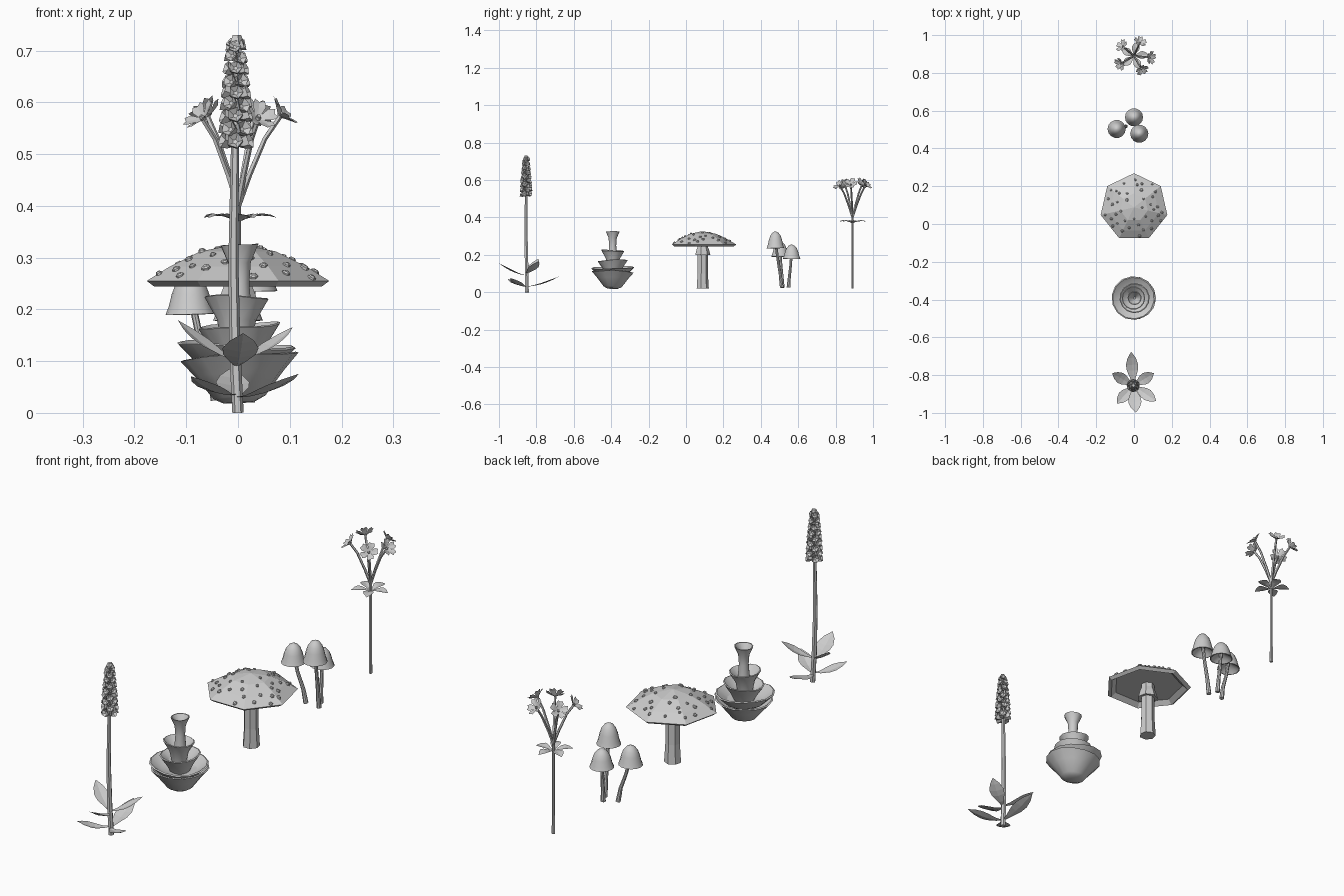
import bpy, math, random
from mathutils import Vector, Matrix

if "Cube" in bpy.data.objects:
    bpy.data.objects.remove(bpy.data.objects["Cube"])

random.seed(4)
TAU = 2 * math.pi


def make(name, verts, faces, smooth=None):
    me = bpy.data.meshes.new(name)
    me.from_pydata([tuple(v) for v in verts], [], faces)
    me.update()
    ob = bpy.data.objects.new(name, me)
    bpy.context.collection.objects.link(ob)
    if smooth:
        bpy.ops.object.select_all(action='DESELECT')
        bpy.context.view_layer.objects.active = ob
        ob.select_set(True)
        bpy.ops.object.shade_smooth_by_angle(angle=math.radians(smooth))
    return ob


def skin(rings, n, cap0=True, cap1=True):
    verts = [v for r in rings for v in r]
    faces = []
    for k in range(len(rings) - 1):
        for i in range(n):
            j = (i + 1) % n
            faces.append((k*n + i, k*n + j, k*n + n + j, k*n + n + i))
    if cap0:
        faces.append(tuple(reversed(range(n))))
    if cap1:
        faces.append(tuple(range((len(rings) - 1)*n, len(rings)*n)))
    return verts, faces


def lathe(name, profile, n, c, phase=0.0, wave=0.0, tilt=(0, 0), smooth=None):
    rings = []
    for r, z in profile:
        ring = []
        for i in range(n):
            a = phase + TAU * i / n
            x, y = r * math.cos(a), r * math.sin(a)
            dz = wave * (r / 0.1) * math.sin(3*a + 1) + tilt[0]*x + tilt[1]*y
            ring.append((c[0] + x, c[1] + y, c[2] + z + dz))
        rings.append(ring)
    return make(name, *skin(rings, n), smooth)


def tube(name, pts, radii, n=6, smooth=None):
    pts = [Vector(p) for p in pts]
    rings = []
    for k, p in enumerate(pts):
        d = pts[min(k + 1, len(pts) - 1)] - pts[max(k - 1, 0)]
        q = Vector((0, 0, 1)).rotation_difference(d)
        rings.append([p + q @ Vector((radii[k]*math.cos(TAU*i/n), radii[k]*math.sin(TAU*i/n), 0))
                      for i in range(n)])
    return make(name, *skin(rings, n), smooth)


def leaf(name, start, tip, width, sag=0.02, fold=0.2):
    s, t = Vector(start), Vector(tip)
    d = t - s
    side = Vector((-d.y, d.x, 0)).normalized()
    verts, faces = [], []
    for u, w in ((0, .12), (.2, .4), (.45, .9), (.62, 1), (.82, .68), (1, .04)):
        p = s + d*u - Vector((0, 0, sag * 4*u*(1-u)))
        h = width * w / 2
        up = Vector((0, 0, fold * h))
        verts += [p + side*h + up, p, p - side*h + up]
    for k in range(5):
        for m in (0, 1):
            a = 3*k + m
            faces.append((a, a + 1, a + 4, a + 3))
    return make(name, verts, faces)


# --- flower spike: stem, basal leaves, cup florets ---
Y = -0.855
tube("spike_stem", [(0, Y+.005, 0), (-.006, Y+.003, .12), (-.009, Y, .3), (-.006, Y, .5), (-.002, Y-.002, .715)],
     [.011, .011, .0095, .008, .004])
for i, (tx, ty, z0, z1, w) in enumerate([
        (-.015, -.678, .03, .085, .065), (.105, -.79, .10, .165, .062), (.117, -.937, .03, .075, .062),
        (.01, -.997, .09, .153, .07), (-.09, -.95, .035, .07, .06), (-.115, -.79, .10, .178, .06)]):
    leaf(f"spike_leaf_{i}", (-.003, Y, z0), (tx, ty, z1), w, .012)

verts, faces = [], []
for row in range(9):
    u = row / 8
    z = .52 + .185*u
    reach = .031 - .014*u**1.6
    size = .0165 - .004*u
    n = 5
    for k in range(n):
        a = TAU*(k + .5*(row % 2))/n - math.pi/2 + random.uniform(-.15, .15)
        d = Vector((math.cos(a), math.sin(a), .35)).normalized()
        q = d.to_track_quat('Z', 'Y')
        c = Vector((-.004, Y, z + random.uniform(-.004, .004)))
        rings = [[c + q @ Vector((r*math.cos(TAU*j/5), r*math.sin(TAU*j/5), h)) for j in range(5)]
                 for r, h in ((.004, .002), (size*.85, reach*.55), (size, reach), (size*.3, reach*.7))]
        v, f = skin(rings, 5)
        faces += [tuple(x + len(verts) for x in t) for t in f]
        verts += v
make("spike_florets", verts, faces)
tube("spike_bud", [(-.003, Y, .70), (-.003, Y, .715), (-.003, Y, .73)], [.01, .015, .009], 5)

# --- tiered cup fungus: nested wavy cups ---
C = (0, -.392, 0)
tiers = [
    ([(.03, .02), (.05, .03), (.085, .075), (.114, .108), (.108, .11), (.075, .085), (.02, .07)], (.06, -.03)),
    ([(.04, .07), (.075, .09), (.116, .13), (.110, .133), (.07, .105), (.02, .10)], (-.05, .03)),
    ([(.04, .10), (.055, .13), (.08, .168), (.075, .17), (.045, .145), (.015, .14)], (.06, .05)),
    ([(.03, .14), (.038, .18), (.062, .222), (.058, .224), (.03, .195), (.012, .19)], (-.05, -.05)),
    ([(.024, .19), (.019, .25), (.022, .29), (.037, .325), (.033, .325), (.014, .295), (.006, .28)], (.04, 0))]
for i, (prof, tilt) in enumerate(tiers):
    lathe(f"cup_tier_{i}", prof, 14, (C[0] + .003*(-1)**i, C[1], 0), i*.3, .002, tilt, 30)

# --- large seven-sided spotted mushroom ---
M = (0, .088, 0)
R, PH = .181, math.pi/2
cap = [(.145, .262), (.166, .244), (R, .255), (.135, .283), (.075, .312), (.004, .326)]
lathe("big_cap", [(.004, .262)] + cap, 7, M, PH)
lathe("big_stem", [(.034, .02), (.029, .1), (.028, .265)], 7, M, PH)
lathe("big_skirt", [(.026, .20), (.043, .198), (.036, .225), (.028, .245)], 7, M, PH)
verts, faces = [], []
for k in range(40):
    rr = .03 + .138*math.sqrt((k + .5)/40)
    a = k*2.39996 + random.uniform(-.2, .2)
    sector = (a - PH) % (TAU/7) - TAU/14
    rr *= .95
    eff = rr*math.cos(sector)/math.cos(math.pi/7)
    for (r1, z1), (r0, z0) in zip(cap[2:], cap[3:]):
        if r0 <= eff <= r1:
            z = z0 + (z1 - z0)*(eff - r0)/(r1 - r0)
            q = Vector((0, 0, 1)).rotation_difference(
                Vector((math.cos(a)*(z0 - z1), math.sin(a)*(z0 - z1), r1 - r0)))
            c = Vector((rr*math.cos(a), M[1] + rr*math.sin(a), z))
            s = random.uniform(.006, .0095)
            v, f = skin([[c + q @ Vector((t*s*math.cos(TAU*j/6), t*s*math.sin(TAU*j/6), h))
                          for j in range(6)] for t, h in ((1, -.003), (.95, .003), (.5, .006))], 6)
            faces += [tuple(x + len(verts) for x in t) for t in f]
            verts += v
            break
make("big_cap_spots", verts, faces)

# --- three slender bell mushrooms ---
bell = [(.008, .03), (.034, .012), (.044, .0), (.048, .001), (.042, .018), (.036, .045),
        (.028, .068), (.016, .084), (.004, .09)]
for i, (x, y, z, h, bx, by) in enumerate([(.028, .478, .235, 1, .022, .512),
                                          (0, .565, .178, .85, .005, .548),
                                          (-.092, .503, .19, .9, -.043, .517)]):
    lathe(f"bell_cap_{i}", [(r, v*h) for r, v in bell], 14, (x, y, z), 0, 0, ((bx - x)*.6, (by - y)*.6), 40)
    d = z - .025
    tube(f"bell_stem_{i}", [(bx, by, .025), (bx + (x - bx)*.2, by + (y - by)*.25, .025 + d*.35),
                            (bx + (x - bx)*.65, by + (y - by)*.65, .025 + d*.75), (x, y, z + .04)],
         [.010, .008, .007, .007], 8, 40)

# --- umbel flower: stem, leaf whorl, branches, five-petal blooms ---
U = Vector((0, .89, 0))
tube("umbel_stem", [U + Vector((0, 0, .02)), U + Vector((0, 0, .2)), U + Vector((0, 0, .42))], [.007, .006, .006])
for i in range(5):
    a = TAU*i/5 + .1
    leaf(f"umbel_leaf_{i}", U + Vector((0, 0, .368)),
         U + Vector((.076*math.cos(a), .076*math.sin(a), .377)), .042, -.008)
for i, (deg, reach, z) in enumerate([(66, .078, .575), (-6, .085, .578), (-60, .08, .572),
                                     (-150, .082, .572), (140, .08, .578)]):
    a = math.radians(deg)
    out = Vector((math.cos(a), math.sin(a), 0))
    c = U + out*reach + Vector((0, 0, z))
    tube(f"umbel_branch_{i}", [U + Vector((0, 0, .40)), U + out*.022 + Vector((0, 0, .46)),
                               U + out*.052 + Vector((0, 0, .53)), c], [.006, .0055, .005, .005], 5)
    q = (out*.85 + Vector((0, 0, .75))).to_track_quat('Z', 'Y')
    verts, faces = [], []
    for k in range(5):
        m = Matrix.Rotation(TAU*k/5, 3, 'Z')
        b = len(verts)
        for p in ((.003, -.004, -.006), (.003, .004, -.006), (.024, -.014, .007), (.022, 0, .004),
                  (.024, .014, .007), (.036, -.010, .011), (.033, 0, .008), (.036, .010, .011)):
            verts.append(c + q @ (m @ Vector(p)))
        faces += [tuple(b + x for x in f) for f in
                  ((0, 2, 3), (0, 3, 1), (1, 3, 4), (2, 5, 6, 3), (3, 6, 7, 4))]
    make(f"umbel_bloom_{i}", verts, faces)
    tube(f"umbel_bloom_eye_{i}", [c - q @ Vector((0, 0, .008)), c + q @ Vector((0, 0, .003))], [.006, .004], 5)
